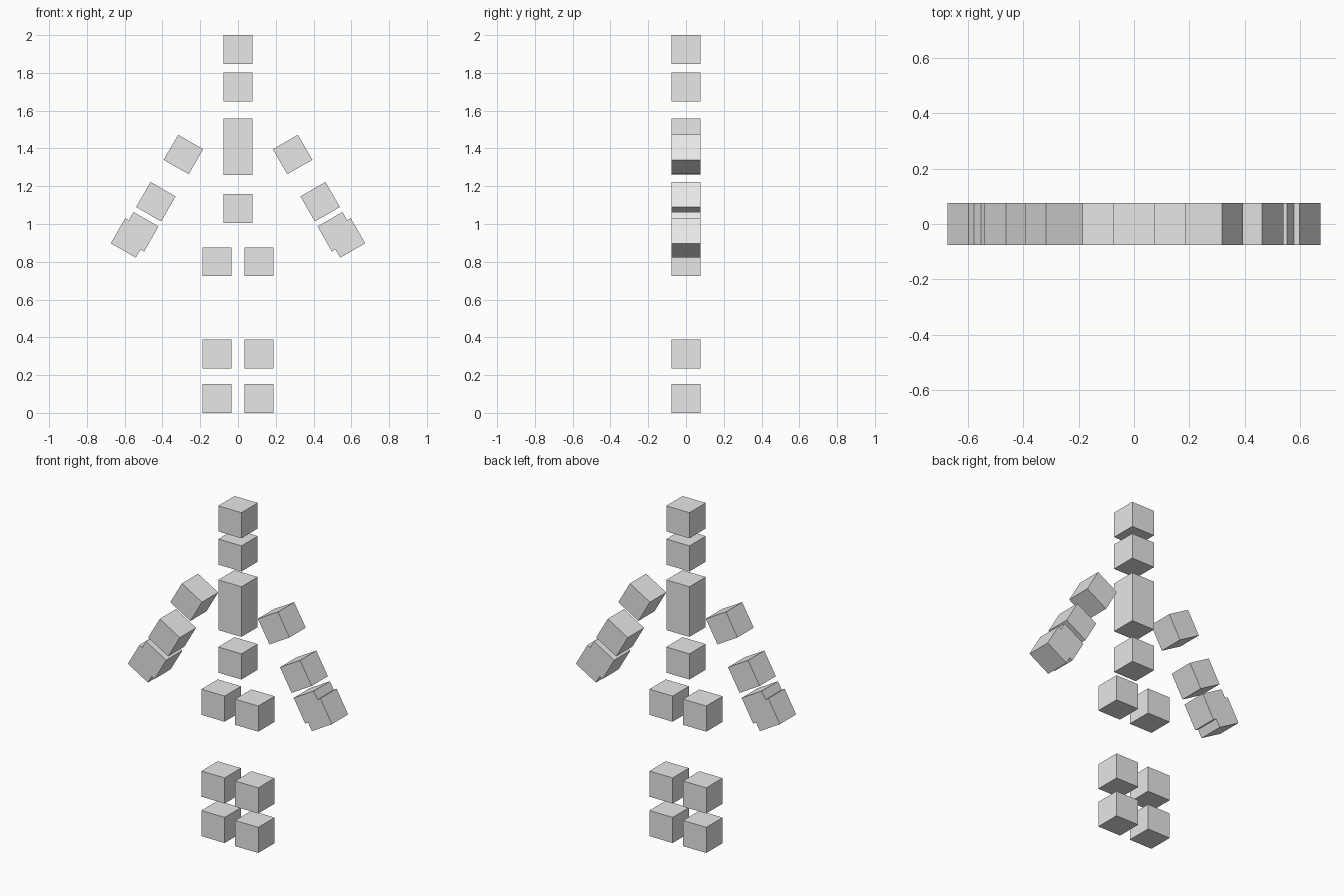
import bpy
import math

if "Cube" in bpy.data.objects:
    bpy.data.objects.remove(bpy.data.objects["Cube"])

SIZE = 0.153          # edge of every block
ARM_TILT = math.radians(30)

grey = bpy.data.materials.new("light_grey")
grey.diffuse_color = (0.8, 0.8, 0.8, 1)
grey.use_nodes = True
grey.node_tree.nodes["Principled BSDF"].inputs["Base Color"].default_value = grey.diffuse_color


def block(name, x, z, height=SIZE, tilt=0.0):
    """Box centred on y = 0, optionally tilted about the y axis."""
    bpy.ops.mesh.primitive_cube_add(size=1, location=(x, 0, z), rotation=(0, tilt, 0))
    ob = bpy.context.object
    ob.name = name
    ob.scale = (SIZE, SIZE, height)
    bpy.ops.object.transform_apply(location=False, rotation=False, scale=True)
    ob.data.materials.append(grey)
    return ob


# Central column
block("head", 0, 1.9235)
block("neck", 0, 1.7255)
block("chest", 0, 1.4085, height=0.299)
block("pelvis", 0, 1.0815)

# Mirrored limbs
LEG = [("thigh", 0.80), ("shin", 0.312), ("foot", SIZE / 2)]
ARM = [("shoulder", 0.289, 1.368), ("forearm", 0.435, 1.118),
       ("wrist", 0.525, 0.959), ("hand", 0.569, 0.926)]
for side, s in (("left", -1), ("right", 1)):
    for part, z in LEG:
        block(f"{side}_{part}", s * 0.111, z)
    for part, x, z in ARM:
        block(f"{side}_{part}", s * x, z, tilt=-s * ARM_TILT)
